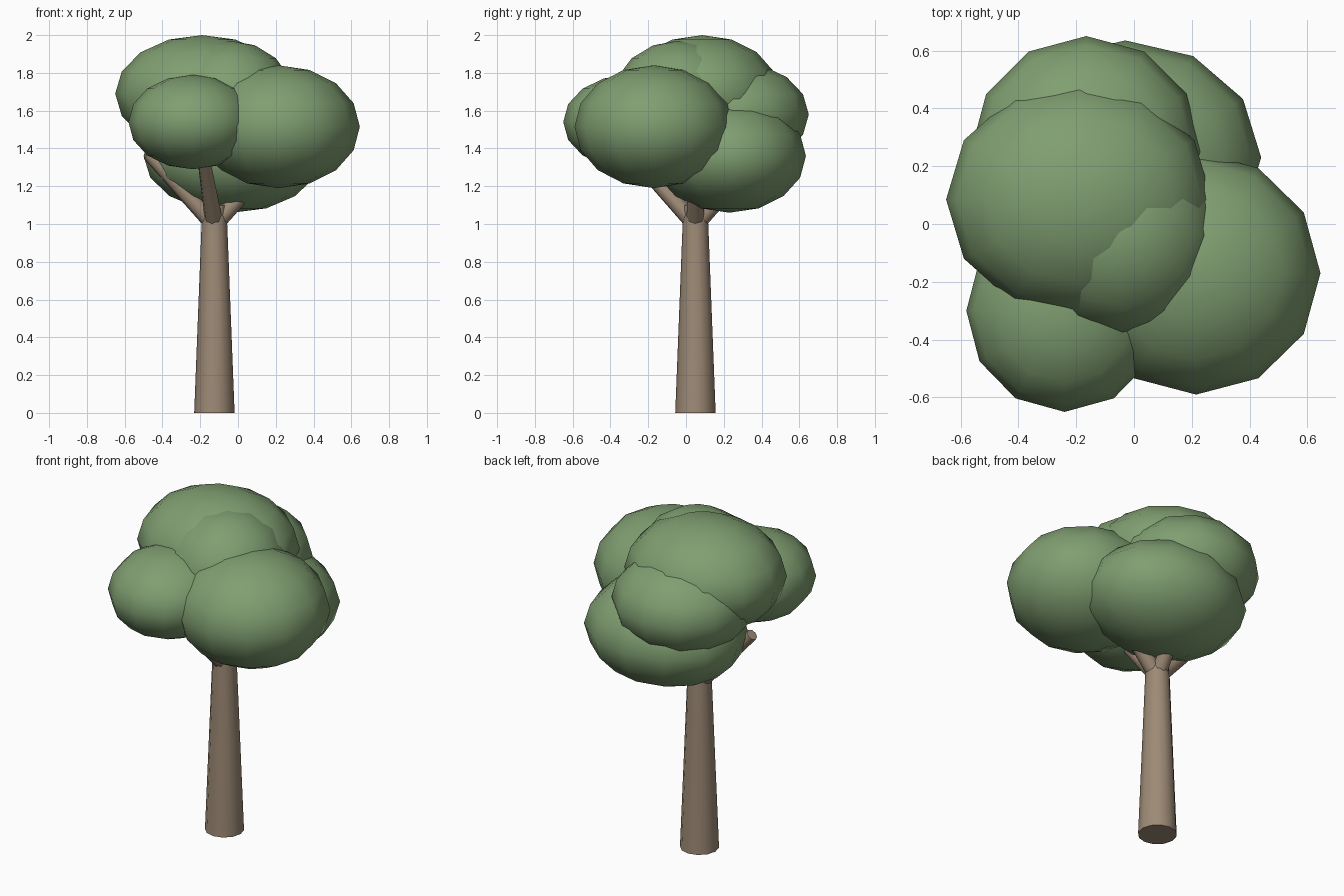
import bpy
import math
from mathutils import Vector

if "Cube" in bpy.data.objects:
    bpy.data.objects.remove(bpy.data.objects["Cube"])


def material(name, rgb):
    m = bpy.data.materials.new(name)
    m.diffuse_color = (*rgb, 1.0)
    m.use_nodes = True
    m.node_tree.nodes["Principled BSDF"].inputs["Base Color"].default_value = m.diffuse_color
    return m


leaf = material("leaf green", (0.215, 0.345, 0.165))
bark = material("bark brown", (0.34, 0.255, 0.18))


def finish(name, mat, angle):
    ob = bpy.context.object
    ob.name = name
    ob.data.materials.append(mat)
    bpy.ops.object.shade_smooth_by_angle(angle=math.radians(angle))
    return ob


def limb(name, start, end, r1, r2, sides):
    # tapered round limb between two points
    a, b = Vector(start), Vector(end)
    d = b - a
    bpy.ops.mesh.primitive_cone_add(
        vertices=sides, radius1=r1, radius2=r2, depth=d.length,
        location=(a + b) / 2, rotation=d.to_track_quat('Z', 'Y').to_euler())
    return finish(name, bark, 50)


# trunk
limb("trunk", (-0.125, 0.05, 0), (-0.125, 0.05, 1.1), 0.107, 0.064, 12)

# four branches fanning out of the trunk top
for i, deg in enumerate((180, 260, 0, 80)):
    c, s = math.cos(math.radians(deg)), math.sin(math.radians(deg))
    limb(f"branch_{i + 1}",
         (-0.125 + 0.01 * c, 0.05 + 0.01 * s, 1.01),
         (-0.125 + 0.35 * c, 0.05 + 0.35 * s, 1.37), 0.048, 0.033, 8)

# overlapping leaf clumps: name, centre, radii
clumps = [
    ("crown_top", (-0.19, 0.085, 1.69), (0.46, 0.41, 0.31)),
    ("crown_middle", (-0.04, -0.04, 1.655), (0.34, 0.35, 0.315)),
    ("crown_right", (0.215, -0.17, 1.515), (0.43, 0.42, 0.325)),
    ("crown_front", (-0.24, -0.30, 1.54), (0.34, 0.35, 0.25)),
    ("crown_back", (-0.165, 0.25, 1.58), (0.40, 0.40, 0.28)),
    ("crown_low", (-0.03, 0.23, 1.36), (0.47, 0.405, 0.30)),
]
for name, centre, radii in clumps:
    bpy.ops.mesh.primitive_uv_sphere_add(
        segments=12, ring_count=8, radius=1, location=centre)
    bpy.context.object.scale = radii
    bpy.ops.object.transform_apply(location=False, rotation=False, scale=True)
    finish(name, leaf, 60)
